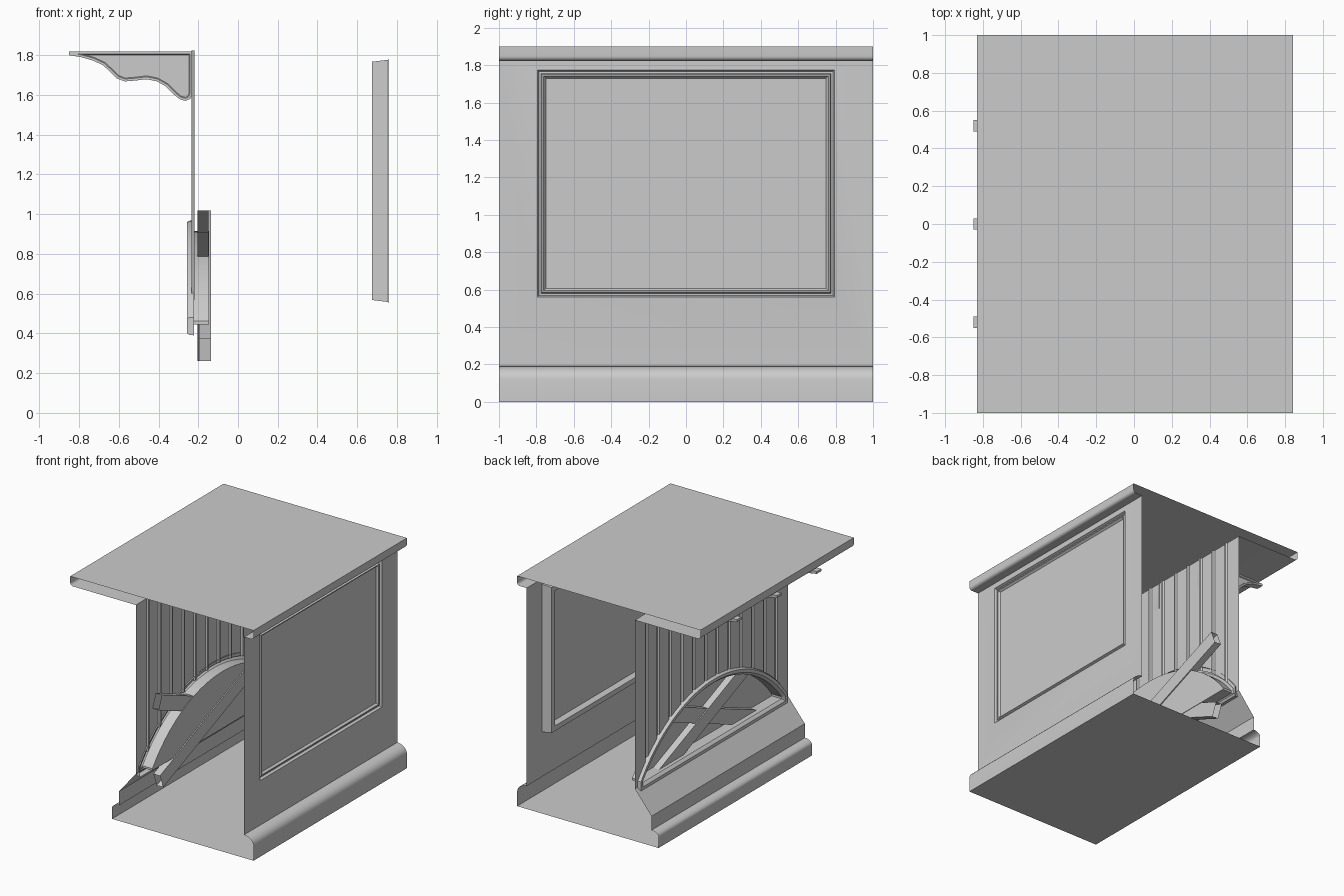
import bpy, bmesh, math

if "Cube" in bpy.data.objects:
    bpy.data.objects.remove(bpy.data.objects["Cube"])

grey = bpy.data.materials.new("plain_grey")
grey.use_nodes = True
colour = (0.6, 0.6, 0.6, 1)
grey.diffuse_color = colour
grey.node_tree.nodes["Principled BSDF"].inputs["Base Color"].default_value = colour


def finish(name, bm):
    bmesh.ops.recalc_face_normals(bm, faces=bm.faces)
    mesh = bpy.data.meshes.new(name)
    bm.to_mesh(mesh)
    bm.free()
    mesh.materials.append(grey)
    obj = bpy.data.objects.new(name, mesh)
    bpy.context.collection.objects.link(obj)
    bpy.ops.object.select_all(action="DESELECT")
    obj.select_set(True)
    bpy.context.view_layer.objects.active = obj
    bpy.ops.object.shade_smooth_by_angle(angle=math.radians(30))
    return obj


def skin(name, rows, closed=True, cap=False):
    """Join rows of points with quads, optionally closing the last row."""
    bm = bmesh.new()
    rows = [[bm.verts.new(p) for p in row] for row in rows]
    for a, b in zip(rows, rows[1:]):
        n = len(a)
        for i in range(n if closed else n - 1):
            j = (i + 1) % n
            bm.faces.new((a[i], a[j], b[j], b[i]))
    if cap:
        bm.faces.new(rows[-1])
    return finish(name, bm)


def sweep(name, profile):
    """Run an open x-z profile along the whole counter."""
    return skin(name, [[(x, y, z) for x, z in profile] for y in (-1, 1)], closed=False)


def corner(cx, cz, rx, rz, start, end, steps=6):
    angles = [math.radians(start + (end - start) * i / steps) for i in range(steps + 1)]
    return [(cx + rx * math.cos(a), cz + rz * math.sin(a)) for a in angles]


UNDER, TOP = 1.823, 1.9
WALL, PLANK = 0.755, -0.233

# Plinth: sloped kick, stepped moulding, floor and right-hand skirting
kick = [(PLANK, 0.43), (-0.385, 0.245), (-0.385, 0.14)]
toe = corner(-0.385, 0.09, 0.065, 0.04, 90, 180)
skirting = corner(WALL, 0.12, 0.087, 0.07, 0, 90)
sweep("plinth", kick + toe + [(-0.45, 0), (0.842, 0)] + skirting)

# Counter top: square upper edges, rounded lower edges and soffits
right_edge = corner(0.817, UNDER + 0.025, 0.025, 0.025, -90, 0)
left_edge = corner(-0.807, UNDER + 0.025, 0.025, 0.025, 180, 270)
sweep("counter_top", [(WALL, UNDER)] + right_edge + [(0.842, TOP), (-0.832, TOP)]
      + left_edge + [(PLANK, UNDER)])


# Panelled wall: nested rectangles from the wall edge in to the panel
def rectangle(x, half, low, high):
    return [(x, -half, low), (x, half, low), (x, half, high), (x, -half, high)]


def framed(x, inset):
    return rectangle(x, 0.805 - inset, 0.55 + inset, 1.785 - inset)


skin("panel_wall", [rectangle(WALL, 1, 0.19, UNDER), framed(WALL, 0),
                    framed(0.758, 0.01), framed(0.738, 0.018), framed(0.74, 0.03),
                    framed(0.752, 0.036), framed(0.752, 0.044), framed(0.735, 0.056)],
     cap=True)
skin("panel_frame_back", [framed(WALL, 0.008), framed(0.675, 0.018),
                          framed(0.675, 0.06), framed(0.735, 0.06)])

# Arched recess: raised surround, tunnel and back panel
ARCH_R, ARCH_Z = 1.195, -0.225


def arch_height(y, inset):
    return ARCH_Z + math.sqrt((ARCH_R - inset) ** 2 - y * y)


def arch(x, inset, steps=32):
    half, low = 0.965 - inset, 0.39 + inset
    ys = [half - 2 * half * i / steps for i in range(steps + 1)]
    return ([(x, -half, low), (x, half, low)]
            + [(x, y, arch_height(y, inset)) for y in ys])


skin("arch_surround", [arch(-0.222, 0), arch(-0.245, 0.003), arch(-0.257, 0.01),
                       arch(-0.257, 0.035), arch(-0.248, 0.045), arch(-0.235, 0.055)])
skin("arch_recess", [arch(-0.235, 0.055), arch(-0.145, 0.055)], cap=True)

# Plank wall with grooves, cut to follow the arch
PLANKS = 13
grooves = [-1 + 2 * k / PLANKS for k in range(1, PLANKS)]
cut = 0.93
samples = {round(-1 + i / 20, 4) for i in range(41)} | {cut, -cut, cut + 0.001, -cut - 0.001}
samples = {y for y in samples if all(abs(y - g) > 0.017 for g in grooves)}
for g in grooves:
    samples |= {g + d for d in (-0.016, -0.008, 0.008, 0.016)}
foot, head = [], []
for y in sorted(samples):
    in_groove = any(abs(y - g) < 0.012 for g in grooves)
    x = PLANK + (0.013 if in_groove else 0)
    low = arch_height(y, 0.03) if abs(y) <= cut else 0.43
    foot.append((x, y, low))
    head.append((x, y, UNDER))
skin("plank_wall", [foot, head], closed=False)


# Crossed hollow braces, one proud of each side of the recess panel
for name, turn, x in (("brace_rising", 22, -0.166), ("brace_falling", -22, -0.177)):
    thick = 0.03 if turn > 0 else 0.028
    ends = [[(i * thick, y, k * 0.06) for i, k in ((-1, -1), (1, -1), (1, 1), (-1, 1))]
            for y in (-0.865, 0.865)]
    brace = skin(name, ends)
    brace.location = (x, 0, 0.64)
    brace.rotation_euler.x = math.radians(turn)

# Scrolled brackets under the overhang, with sunken sides
scroll = [(-0.85, 1.819), (-0.85, 1.8), (-0.79, 1.79), (-0.73, 1.773), (-0.68, 1.75),
          (-0.645, 1.718), (-0.61, 1.683), (-0.57, 1.668), (-0.52, 1.672), (-0.46, 1.679),
          (-0.41, 1.669), (-0.365, 1.644), (-0.325, 1.604), (-0.295, 1.579), (-0.265, 1.57),
          (-0.24, 1.58), (-0.23, 1.605), (-0.23, 1.819)]
for side, y in (("front", -0.52), ("middle", 0), ("back", 0.52)):
    bm = bmesh.new()
    near, far = [[bm.verts.new((x, y + d, z)) for x, z in scroll] for d in (-0.03, 0.03)]
    sides = [bm.faces.new(near), bm.faces.new(far)]
    for i in range(len(scroll)):
        j = (i + 1) % len(scroll)
        bm.faces.new((near[i], near[j], far[j], far[i]))
    bmesh.ops.recalc_face_normals(bm, faces=bm.faces)
    bmesh.ops.inset_individual(bm, faces=sides, thickness=0.012, use_even_offset=True)
    bmesh.ops.inset_individual(bm, faces=sides, thickness=0.005, depth=-0.01,
                               use_even_offset=True)
    finish(side + "_bracket", bm)
